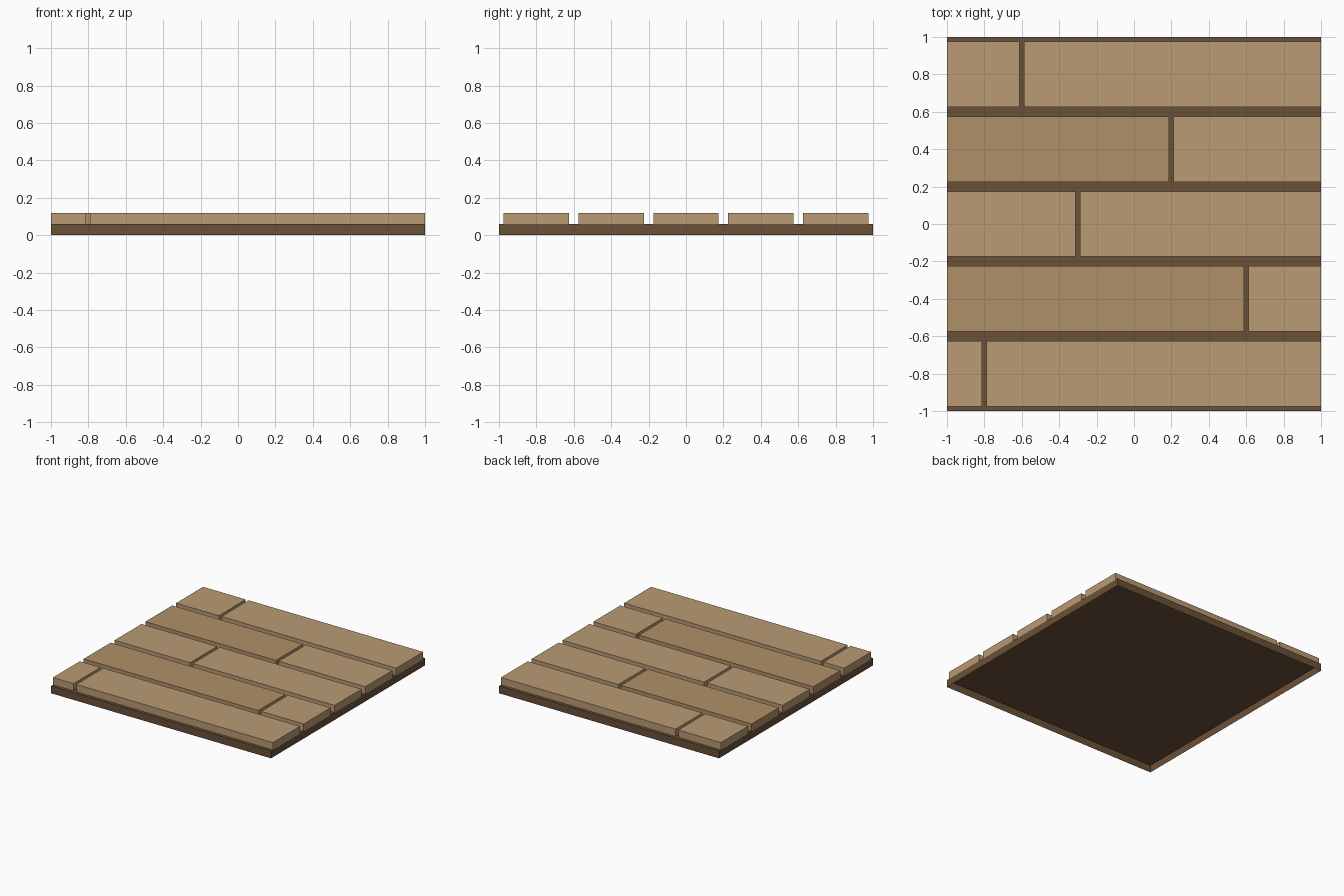
import bpy, bmesh

if "Cube" in bpy.data.objects:
    bpy.data.objects.remove(bpy.data.objects["Cube"])


def material(name, srgb):
    mat = bpy.data.materials.new(name)
    mat.diffuse_color = [c ** 2.2 for c in srgb] + [1.0]
    mat.use_nodes = True
    mat.node_tree.nodes["Principled BSDF"].inputs["Base Color"].default_value = mat.diffuse_color
    return mat


def open_box(name, x0, x1, y0, y1, z0, z1, mat):
    """Box without its underside."""
    bm = bmesh.new()
    bmesh.ops.create_cube(bm, size=1)
    for v in bm.verts:
        v.co.x = x1 if v.co.x > 0 else x0
        v.co.y = y1 if v.co.y > 0 else y0
        v.co.z = z1 if v.co.z > 0 else z0
    bm.normal_update()
    bottom = [f for f in bm.faces if f.normal.z < -0.5]
    bmesh.ops.delete(bm, geom=bottom, context='FACES_ONLY')
    mesh = bpy.data.meshes.new(name)
    bm.to_mesh(mesh)
    bm.free()
    mesh.materials.append(mat)
    obj = bpy.data.objects.new(name, mesh)
    bpy.context.collection.objects.link(obj)
    return obj


light = material("light_wood", (0.72, 0.60, 0.45))
medium = material("medium_wood", (0.68, 0.56, 0.40))
dark = material("dark_wood", (0.42, 0.32, 0.23))

# Sub-floor: a shallow tray, open underneath
open_box("sub_floor", -1, 1, -1, 1, 0, 0.06, dark)

# Five plank rows, front to back, each split by one staggered joint
GAP = 0.0125
HALF_WIDTH = 0.175
for i, joint in enumerate((-0.8, 0.6, -0.3, 0.2, -0.6)):
    y = -0.8 + 0.4 * i
    left_mat = medium if i % 2 else light
    open_box(f"plank_left_{i + 1}", -1, joint - GAP,
             y - HALF_WIDTH, y + HALF_WIDTH, 0.06, 0.12, left_mat)
    open_box(f"plank_right_{i + 1}", joint + GAP, 1,
             y - HALF_WIDTH, y + HALF_WIDTH, 0.06, 0.12, light)
